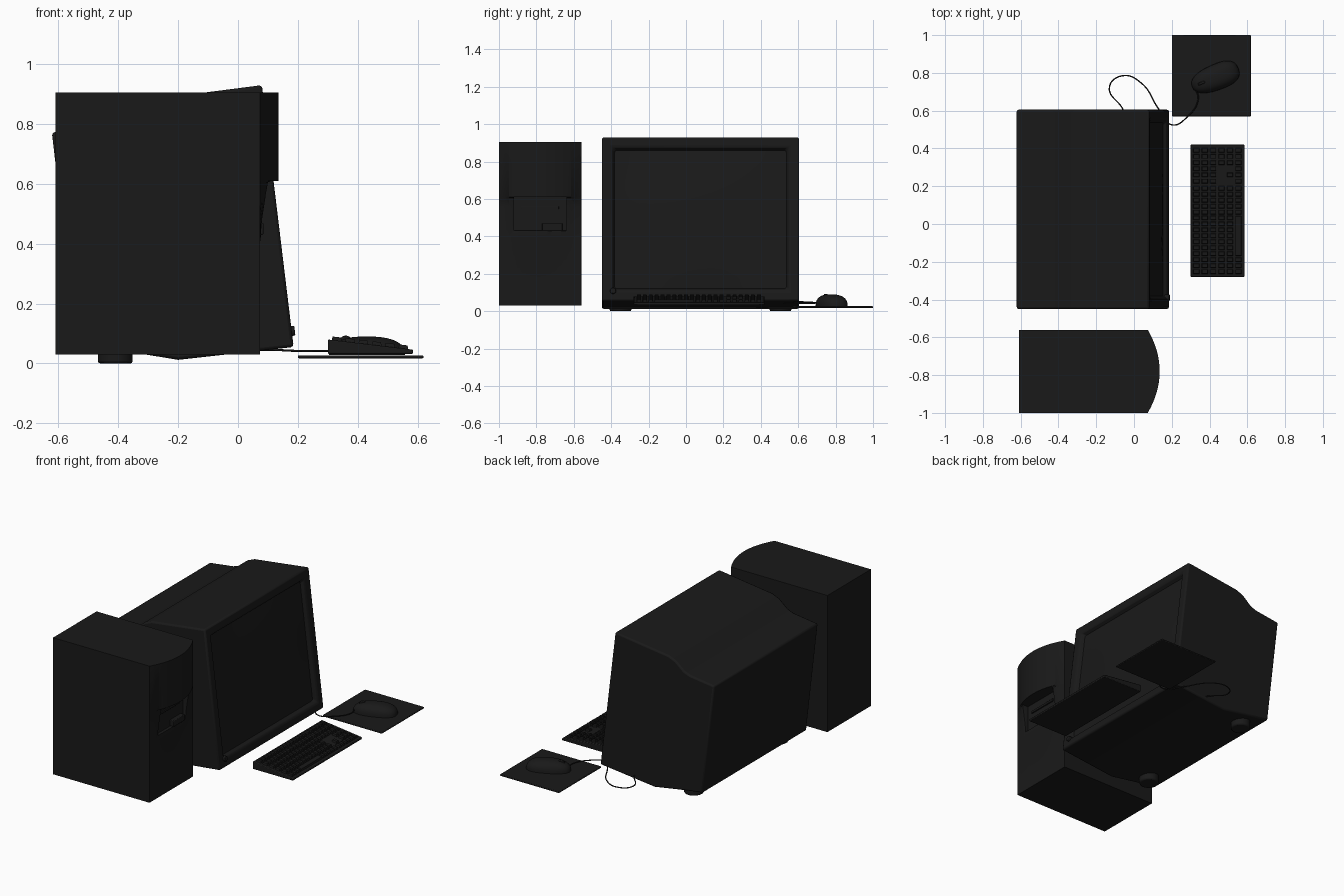
import bpy, bmesh, math
from mathutils import Vector

if "Cube" in bpy.data.objects:
    bpy.data.objects.remove(bpy.data.objects["Cube"])

black = bpy.data.materials.new("black_plastic")
black.diffuse_color = (0.01, 0.01, 0.01, 1)
black.use_nodes = True
black.node_tree.nodes["Principled BSDF"].inputs["Base Color"].default_value = black.diffuse_color


def finish(name, bm, bevel=0.0, segs=2, smooth=35):
    bmesh.ops.recalc_face_normals(bm, faces=bm.faces)
    me = bpy.data.meshes.new(name)
    bm.to_mesh(me)
    bm.free()
    ob = bpy.data.objects.new(name, me)
    bpy.context.collection.objects.link(ob)
    me.materials.append(black)
    if bevel:
        m = ob.modifiers.new("bevel", 'BEVEL')
        m.width, m.segments, m.limit_method = bevel, segs, 'ANGLE'
        m.angle_limit = math.radians(35)
    bpy.ops.object.select_all(action='DESELECT')
    ob.select_set(True)
    bpy.context.view_layer.objects.active = ob
    bpy.ops.object.shade_smooth_by_angle(angle=math.radians(smooth))
    return ob


def add_box(bm, x0, x1, y0, y1, z0, z1):
    vs = bmesh.ops.create_cube(bm, size=1)["verts"]
    for v in vs:
        v.co = Vector((x1 if v.co.x > 0 else x0, y1 if v.co.y > 0 else y0,
                       z1 if v.co.z > 0 else z0))
    return vs


def box(name, *dims, bevel=0.0):
    bm = bmesh.new()
    add_box(bm, *dims)
    return finish(name, bm, bevel)


def prism(bm, profile, y0, y1):
    """Solid from an x-z profile swept along y."""
    a = [bm.verts.new((x, y0, z)) for x, z in profile]
    b = [bm.verts.new((x, y1, z)) for x, z in profile]
    bm.faces.new(a)
    bm.faces.new(b)
    n = len(a)
    for i in range(n):
        bm.faces.new((a[i], a[(i + 1) % n], b[(i + 1) % n], b[i]))


# Tower: stacked rings whose front bows out towards the top
bm = bmesh.new()
rings = []
for z, bow in [(0.03, 0), (0.40, 0), (0.48, 0.012), (0.56, 0.032), (0.605, 0.045),
               (0.61, 0.063), (0.905, 0.063)]:
    pts = [(-0.61, -0.56), (-0.61, -1.0)]
    for i in range(17):
        t = i / 8 - 1
        pts.append((0.073 + bow * (1 - t * t), -0.78 + 0.22 * t))
    rings.append([bm.verts.new((x, y, z)) for x, y in pts])
for lo, hi in zip(rings, rings[1:]):
    for i in range(len(lo)):
        j = (i + 1) % len(lo)
        bm.faces.new((lo[i], lo[j], hi[j], hi[i]))
bm.faces.new(rings[0])
bm.faces.new(rings[-1])
tower = finish("tower_case", bm)
cutter = box("drive_bay_cutter", 0.058, 0.3, -0.92, -0.64, 0.43, 0.61)
cutter.hide_render = True
cutter.hide_viewport = True
cut = tower.modifiers.new("drive_bay", 'BOOLEAN')
cut.object, cut.operation, cut.solver = cutter, 'DIFFERENCE', 'EXACT'
m = tower.modifiers.new("bevel", 'BEVEL')
m.width, m.segments, m.limit_method = 0.005, 2, 'ANGLE'
m.angle_limit = math.radians(50)
box("drive_slot", 0.05, 0.066, -0.88, -0.68, 0.545, 0.56, bevel=0.002)
box("power_button", 0.05, 0.085, -0.77, -0.66, 0.43, 0.47, bevel=0.004)

# Monitor body: tilted side profile, stepped top, front face recessed for the screen
Y0, Y1 = -0.45, 0.605
bm = bmesh.new()
prism(bm, [(0.08, 0.93), (0.186, 0.055), (-0.20, 0.012), (-0.40, 0.045), (-0.54, 0.065),
           (-0.622, 0.772), (-0.45, 0.795), (-0.41, 0.81), (-0.35, 0.86), (-0.30, 0.881)], Y0, Y1)
bmesh.ops.recalc_face_normals(bm, faces=bm.faces)
front = max(bm.faces, key=lambda f: f.normal.x)
bmesh.ops.inset_region(bm, faces=[front], thickness=0.075)
bmesh.ops.inset_region(bm, faces=[front], thickness=0.022, depth=-0.025)
corners = [v.co.copy() for v in front.verts]
normal = front.normal.copy()
bm.faces.remove(front)
finish("monitor_body", bm, 0.01, 2)

# Curved screen glass filling the recess
bm = bmesh.new()
N = 14
grid = []
for i in range(N + 1):
    u = i / N
    a, b = corners[0].lerp(corners[1], u), corners[3].lerp(corners[2], u)
    row = []
    for j in range(N + 1):
        v = j / N
        dome = 0.018 * (1 - (2 * u - 1) ** 2) * (1 - (2 * v - 1) ** 2)
        row.append(bm.verts.new(a.lerp(b, v) + normal * dome))
    grid.append(row)
for i in range(N):
    for j in range(N):
        bm.faces.new((grid[i][j], grid[i + 1][j], grid[i + 1][j + 1], grid[i][j + 1]))
glass = finish("screen_glass", bm)
if sum(p.normal.x for p in glass.data.polygons) < 0:
    glass.data.flip_normals()

# Monitor feet and power button
for side, y in (("left", -0.35), ("right", 0.505)):
    bm = bmesh.new()
    bmesh.ops.create_cone(bm, cap_ends=True, segments=32, radius1=0.058, radius2=0.058, depth=0.07)
    bmesh.ops.translate(bm, verts=bm.verts, vec=(-0.41, y, 0.035))
    finish("monitor_foot_" + side, bm, 0.008)
bm = bmesh.new()
bmesh.ops.create_cone(bm, cap_ends=True, segments=24, radius1=0.018, radius2=0.016, depth=0.03)
button = finish("monitor_button", bm, 0.003)
button.rotation_euler = (0, math.radians(83), 0)
button.location = (0.175, -0.39, 0.108)

# Keyboard: wedge base with rows of tapered keys
bm = bmesh.new()
prism(bm, [(0.30, 0.032), (0.585, 0.032), (0.585, 0.046), (0.30, 0.08)], -0.28, 0.42)
finish("keyboard_base", bm, 0.004)
bm = bmesh.new()


def key(x, y, w):
    top = 0.08 - (x - 0.30) * 0.119 + 0.012
    for v in add_box(bm, x - 0.018, x + 0.018, y, y + w, top - 0.02, top):
        if v.co.z > top - 0.001:
            v.co.x += 0.004 if v.co.x < x else -0.004
            v.co.y += 0.004 if v.co.y < y + w / 2 else -0.004
        v.co.z -= (v.co.x - x) * 0.119


for r in range(6):
    x = 0.33 + r * 0.0445
    for c in range(15):
        if r == 5 and 3 <= c <= 9:
            continue
        key(x, -0.265 + c * 0.0315, 0.027)
    for c in range(6):
        if (r, c) not in {(3, 0), (3, 1), (3, 2), (4, 0), (4, 2)}:
            key(x, 0.214 + (c % 6) * 0.0325, 0.027)
key(0.5525, -0.1705, 0.2155)
finish("keyboard_keys", bm)

# Mouse pad
box("mouse_pad", 0.20, 0.62, 0.57, 1.0, 0.017, 0.027, bevel=0.004)

# Mouse: flattened ellipsoid, higher and wider at the palm end
bm = bmesh.new()
bmesh.ops.create_uvsphere(bm, u_segments=32, v_segments=20, radius=1)
for v in bm.verts:
    x, y, z = v.co
    flat = lambda t: math.copysign(abs(t) ** 0.8, t)
    v.co = (0.132 * flat(x), (0.068 + 0.008 * x) * flat(y), 0.062 * max(z, 0) ** 0.8)
bmesh.ops.remove_doubles(bm, verts=bm.verts, dist=0.0001)
mouse = finish("mouse_body", bm, smooth=60)
mouse.location = (0.43, 0.775, 0.028)
mouse.rotation_euler = (0, 0, math.radians(22))
bm = bmesh.new()
bmesh.ops.create_cone(bm, cap_ends=True, segments=24, radius1=0.022, radius2=0.022, depth=0.014)
wheel = finish("mouse_wheel", bm, 0.003)
wheel.rotation_euler = (math.radians(90), 0, math.radians(22))
wheel.location = (0.36, 0.747, 0.071)

# Mouse cable looping behind the monitor
cu = bpy.data.curves.new("mouse_cable", 'CURVE')
cu.dimensions = '3D'
cu.bevel_depth, cu.bevel_resolution, cu.resolution_u = 0.0035, 2, 10
path = [(0.32, 0.725, 0.045), (0.34, 0.665, 0.042), (0.28, 0.565, 0.042), (0.20, 0.525, 0.042),
        (0.13, 0.61, 0.045), (0.04, 0.745, 0.045), (-0.06, 0.785, 0.045), (-0.13, 0.725, 0.045),
        (-0.06, 0.61, 0.05), (-0.04, 0.56, 0.05)]
sp = cu.splines.new('BEZIER')
sp.bezier_points.add(len(path) - 1)
for p, co in zip(sp.bezier_points, path):
    p.co = co
    p.handle_left_type = p.handle_right_type = 'AUTO'
cu.materials.append(black)
bpy.context.collection.objects.link(bpy.data.objects.new("mouse_cable", cu))
